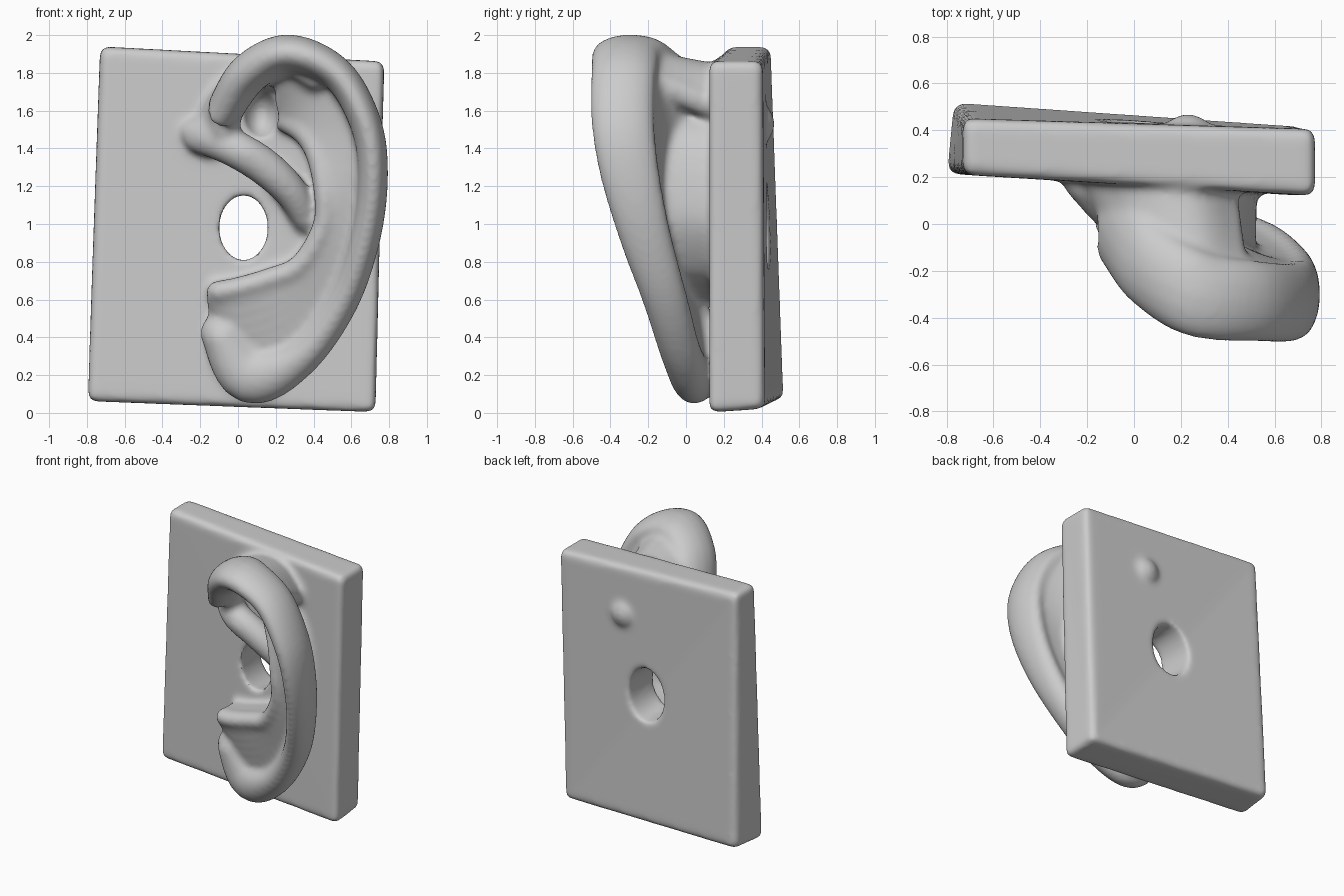
import bpy, bmesh, math
from mathutils import Vector, Matrix

if "Cube" in bpy.data.objects:
    bpy.data.objects.remove(bpy.data.objects["Cube"])

bm = bmesh.new()


def spline(pts, steps=6):
    """Catmull-Rom through points of any dimension."""
    out = []
    for i in range(len(pts) - 1):
        p0, p1, p2 = pts[max(i - 1, 0)], pts[i], pts[i + 1]
        p3 = pts[min(i + 2, len(pts) - 1)]
        for s in range(steps):
            t = s / steps
            out.append([0.5 * (2 * b + (c - a) * t + (2 * a - 5 * b + 4 * c - d) * t * t
                               + (3 * b - a - 3 * c + d) * t ** 3)
                        for a, b, c, d in zip(p0, p1, p2, p3)])
    out.append(list(pts[-1]))
    return out


def ball(target, centre, scale):
    m = Matrix.Translation(centre) @ Matrix.Diagonal((*scale, 1))
    bmesh.ops.create_uvsphere(target, u_segments=24, v_segments=16, radius=1, matrix=m)


def tube(pts, hint=(0, 1, 0), n=16):
    """Elliptical tube; each point is x, y, z, width, depth along hint."""
    path = spline(pts)
    rings = []
    for i, p in enumerate(path):
        a, b = path[max(i - 1, 0)], path[min(i + 1, len(path) - 1)]
        tan = (Vector(b[:3]) - Vector(a[:3])).normalized()
        side = tan.cross(Vector(hint)).normalized()
        up = side.cross(tan)
        rings.append([bm.verts.new(Vector(p[:3]) + side * p[3] * math.cos(2 * math.pi * k / n)
                                   + up * p[4] * math.sin(2 * math.pi * k / n)) for k in range(n)])
    for r, s in zip(rings, rings[1:]):
        for k in range(n):
            bm.faces.new((r[k], r[(k + 1) % n], s[(k + 1) % n], s[k]))
    bm.faces.new(rings[0])
    bm.faces.new(rings[-1])
    for p, m in ((path[0], 1), (path[-1], 1)):
        r = min(p[3], p[4])
        ball(bm, p[:3], (r, r, r))


def sheet(a, b, r, count=8):
    """Thick skin between two paths, made of overlapping tubes."""
    for k in range(count + 1):
        t = k / count
        tube([[u + (v - u) * t for u, v in zip(p[:3], q[:3])] + [r, r] for p, q in zip(a, b)])


# backing slab
corners = [(-.73, .21, 1.94), (.775, .12, 1.86), (.73, .12, .0), (-.80, .215, .06),
           (-.73, .45, 1.94), (.775, .405, 1.86), (.72, .415, .02), (-.77, .52, .07)]
v = [bm.verts.new(c) for c in corners]
slab = [bm.faces.new([v[i] for i in q]) for q in
        ((0, 1, 2, 3), (4, 5, 6, 7), (0, 1, 5, 4), (1, 2, 6, 5), (2, 3, 7, 6), (3, 0, 4, 7))]
bmesh.ops.bevel(bm, geom=list({e for f in slab for e in f.edges}), offset=.035,
                segments=3, profile=.5, affect='EDGES')

# outer rim, running from the root over the top and down into the lobe
rim = [(-.06, .0, 1.62, .10, .2), (.06, -.17, 1.80, .11, .18), (.27, -.30, 1.905, .1, .185),
       (.52, -.33, 1.80, .09, .175), (.67, -.335, 1.55, .085, .17), (.715, -.30, 1.28, .08, .16),
       (.68, -.22, .95, .08, .14), (.56, -.11, .60, .085, .12), (.34, -.02, .30, .1, .11),
       (.07, .05, .20, .155, .12), (-.09, .08, .42, .11, .13)]
tube(rim)

# inner ridge, from the upper fold round the bowl to the small lower knob
ridge = [(.24, .04, 1.55), (.35, -.08, 1.48), (.42, -.14, 1.36), (.46, -.17, 1.16),
         (.45, -.15, .98), (.33, -.10, .78), (.17, -.06, .71), (.0, -.03, .66), (-.11, .0, .64)]
tube([(*p, .06, .075) for p in ridge])

# skin between rim and ridge, then bowl wall back to the slab
back_of_rim = [(p[0], p[1] + max(0, p[4] - .08), p[2]) for p in rim[2:]]
sheet(back_of_rim, ridge, .06)
sheet(ridge, [(x + .01, .2, z) for x, y, z in ridge], .055)

# root joining the top of the rim to the slab
sheet([(-.06, .0, 1.50), (-.04, -.04, 1.64), (.08, -.14, 1.78), (.27, -.2, 1.85), (.42, -.24, 1.78)],
      [(-.17, .2, 1.42), (-.12, .2, 1.62), (.05, .2, 1.76), (.24, .2, 1.75), (.36, .2, 1.6)], .075)

# inner fold crossing above the ear canal
tube([(-.22, .18, 1.48, .1, .08), (-.04, .03, 1.41, .1, .1), (.13, .03, 1.31, .1, .1),
      (.28, .08, 1.17, .09, .1), (.36, .14, 1.02, .07, .08)])

# small swelling on the back
ball(bm, (.23, .345, 1.53), (.125, .125, .125))

bmesh.ops.recalc_face_normals(bm, faces=bm.faces)
mesh = bpy.data.meshes.new("ear_plaque")
bm.to_mesh(mesh)
bm.free()
ear = bpy.data.objects.new("ear_plaque", mesh)
bpy.context.collection.objects.link(ear)

# cutters: ear canal and upper hollow
cut = bmesh.new()
bmesh.ops.create_cone(cut, cap_ends=True, segments=32, radius1=.16, radius2=.115, depth=.56,
                      matrix=Matrix.Translation((.03, .30, .98)) @ Matrix.Diagonal((1, 1, 1.33, 1))
                      @ Matrix.Rotation(math.pi / 2, 4, 'X'))
ball(cut, (.12, .07, 1.58), (.105, .2, .14))
cutter_mesh = bpy.data.meshes.new("hollow_cutter")
cut.to_mesh(cutter_mesh)
cut.free()
cutter = bpy.data.objects.new("hollow_cutter", cutter_mesh)
cutter.hide_render = True
bpy.context.collection.objects.link(cutter)

# fuse, hollow out and soften
bpy.context.view_layer.objects.active = ear
ear.select_set(True)


def remesh(name, size):
    m = ear.modifiers.new(name, 'REMESH')
    m.mode = 'VOXEL'
    m.voxel_size = size


remesh("fuse", .018)
hollow = ear.modifiers.new("hollow", 'BOOLEAN')
hollow.operation = 'DIFFERENCE'
hollow.solver = 'EXACT'
hollow.object = cutter
remesh("refuse", .016)
soft = ear.modifiers.new("soften", 'SMOOTH')
soft.factor = .5
soft.iterations = 10
for m in [m.name for m in ear.modifiers]:
    bpy.ops.object.modifier_apply(modifier=m)
bpy.data.objects.remove(cutter)
bpy.ops.object.shade_smooth_by_angle(angle=math.radians(40))
